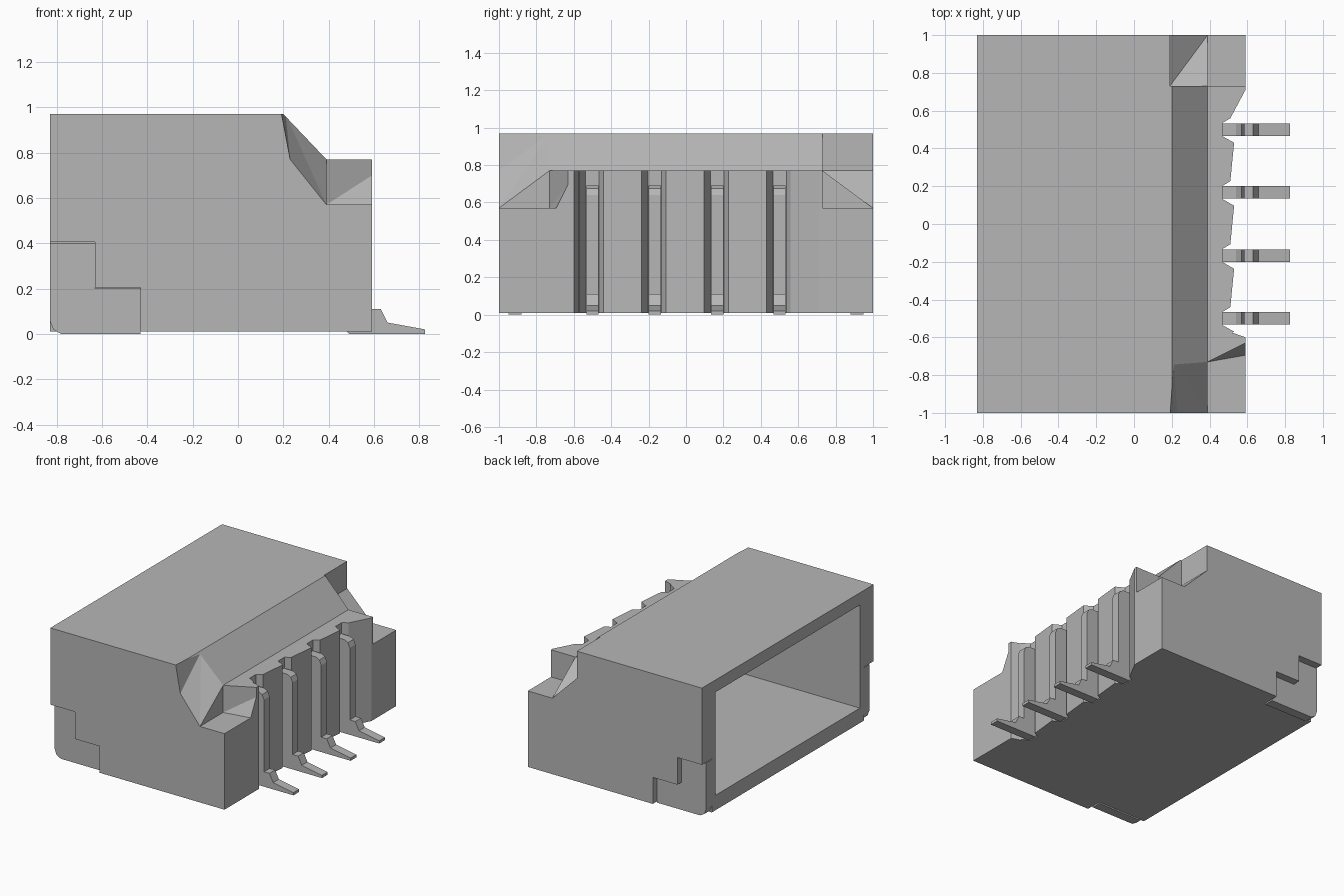
import bpy
import bmesh

cube = bpy.data.objects.get("Cube")
if cube:
    bpy.data.objects.remove(cube, do_unlink=True)

grey = bpy.data.materials.new("plain_grey")
grey.use_nodes = True
colour = (0.47, 0.47, 0.47, 1)
grey.diffuse_color = colour
grey.node_tree.nodes["Principled BSDF"].inputs["Base Color"].default_value = colour


def finish(name, bm):
    bmesh.ops.recalc_face_normals(bm, faces=bm.faces)
    mesh = bpy.data.meshes.new(name)
    bm.to_mesh(mesh)
    bm.free()
    mesh.materials.append(grey)
    obj = bpy.data.objects.new(name, mesh)
    bpy.context.collection.objects.link(obj)
    return obj


def prism(name, outline, step):
    """Extrude a closed outline of 3D points along a vector."""
    bm = bmesh.new()
    face = bm.faces.new([bm.verts.new(p) for p in outline])
    new = bmesh.ops.extrude_face_region(bm, geom=[face])["geom"]
    bmesh.ops.translate(bm, vec=step, verts=[v for v in new if isinstance(v, bmesh.types.BMVert)])
    return finish(name, bm)


def side_prism(name, profile, y0, y1):
    return prism(name, [(x, y0, z) for x, z in profile], (0, y1 - y0, 0))


def hull(name, points):
    bm = bmesh.new()
    for p in points:
        bm.verts.new(p)
    bmesh.ops.convex_hull(bm, input=bm.verts)
    return finish(name, bm)


def box(name, x0, x1, y0, y1, z0, z1):
    return side_prism(name, [(x0, z0), (x1, z0), (x1, z1), (x0, z1)], y0, y1)


def cut(target, cutter):
    cutter.hide_render = True
    mod = target.modifiers.new("cut", "BOOLEAN")
    mod.operation = "DIFFERENCE"
    mod.solver = "EXACT"
    mod.object = cutter
    bpy.context.view_layer.objects.active = target
    bpy.ops.object.modifier_apply(modifier=mod.name)
    bpy.data.objects.remove(cutter, do_unlink=True)


pin_rows = [-0.5, -0.167, 0.167, 0.5]

# Housing block with sloping shoulder
housing = side_prism("housing", [(-0.83, 0.01), (0.59, 0.01), (0.59, 0.77),
                                 (0.39, 0.77), (0.2, 0.97), (-0.83, 0.97)], -1, 1)

# Open mating cavity
cut(housing, box("cavity_cutter", -1, 0.12, -0.84, 0.84, 0.12, 0.88))

# Scalloped recess behind the pins
plan = [(0.7, -0.67), (0.59, -0.6), (0.52, -0.575)]
for y in pin_rows:
    plan += [(0.53, y - 0.07), (0.47, y - 0.036), (0.47, y + 0.036), (0.51, y + 0.06)]
plan += [(0.59, 0.71), (0.7, 0.72)]
cut(housing, prism("recess_cutter", [(x, y, -0.1) for x, y in plan], (0, 0, 1.2)))

# Faceted notch at the front corner
cut(housing, hull("front_notch_cutter", [
    (0.39, -0.73, 0.57), (0.59, -0.73, 0.57), (0.7, -0.675, 0.57), (0.7, -1.1, 0.57),
    (0.39, -1.1, 0.57), (0.39, -0.73, 0.77), (0.7, -0.575, 0.77),
    (0.39, -1.1, 0.9), (0.7, -1.1, 0.9)]))
front_facets = [(0.21, -0.73, 0.97), (0.39, -0.73, 0.77), (0.41, -0.73, 0.97)]
for y in (-1, -1.05):
    front_facets += [(0.19, y, 0.98), (0.23, y, 0.77), (0.39, y, 0.57), (0.41, y, 0.98)]
cut(housing, hull("front_facet_cutter", front_facets))

# Stepped notch at the back corner
cut(housing, box("back_notch_cutter", 0.39, 0.7, 0.73, 1.1, 0.57, 1.1))
back_facets = [(0.19, 0.73, 0.77), (0.39, 0.73, 0.77), (0.19, 0.73, 1.1), (0.4, 0.73, 1.1)]
for y in (1, 1.05):
    back_facets += [(0.19, y, 0.77), (0.39, y, 0.57), (0.19, y, 1.1), (0.4, y, 1.1)]
cut(housing, hull("back_facet_cutter", back_facets))

# Side rebates with stepped solder tabs
pocket = [(-0.9, -0.1), (-0.43, -0.1), (-0.43, 0.205), (-0.63, 0.205), (-0.63, 0.405), (-0.9, 0.405)]
tab = [(-0.83, 0.06), (-0.815, 0.02), (-0.78, 0), (-0.43, 0), (-0.43, 0.2),
       (-0.63, 0.2), (-0.63, 0.4), (-0.83, 0.4)]
for side, label in ((-1, "front"), (1, "back")):
    cut(housing, side_prism("tab_cutter", pocket, side * 0.885, side * 1.1))
    side_prism(label + "_solder_tab", tab, side * 0.88, side * 0.95)

# Contact pins with bent feet
pin = [(0.46, 0.69), (0.54, 0.69), (0.57, 0.675), (0.585, 0.64), (0.585, 0.11), (0.63, 0.11),
       (0.66, 0.05), (0.825, 0.02), (0.825, 0), (0.49, 0), (0.46, 0.03)]
for i, y in enumerate(pin_rows):
    side_prism(f"contact_pin_{i + 1}", pin, y - 0.033, y + 0.033)
